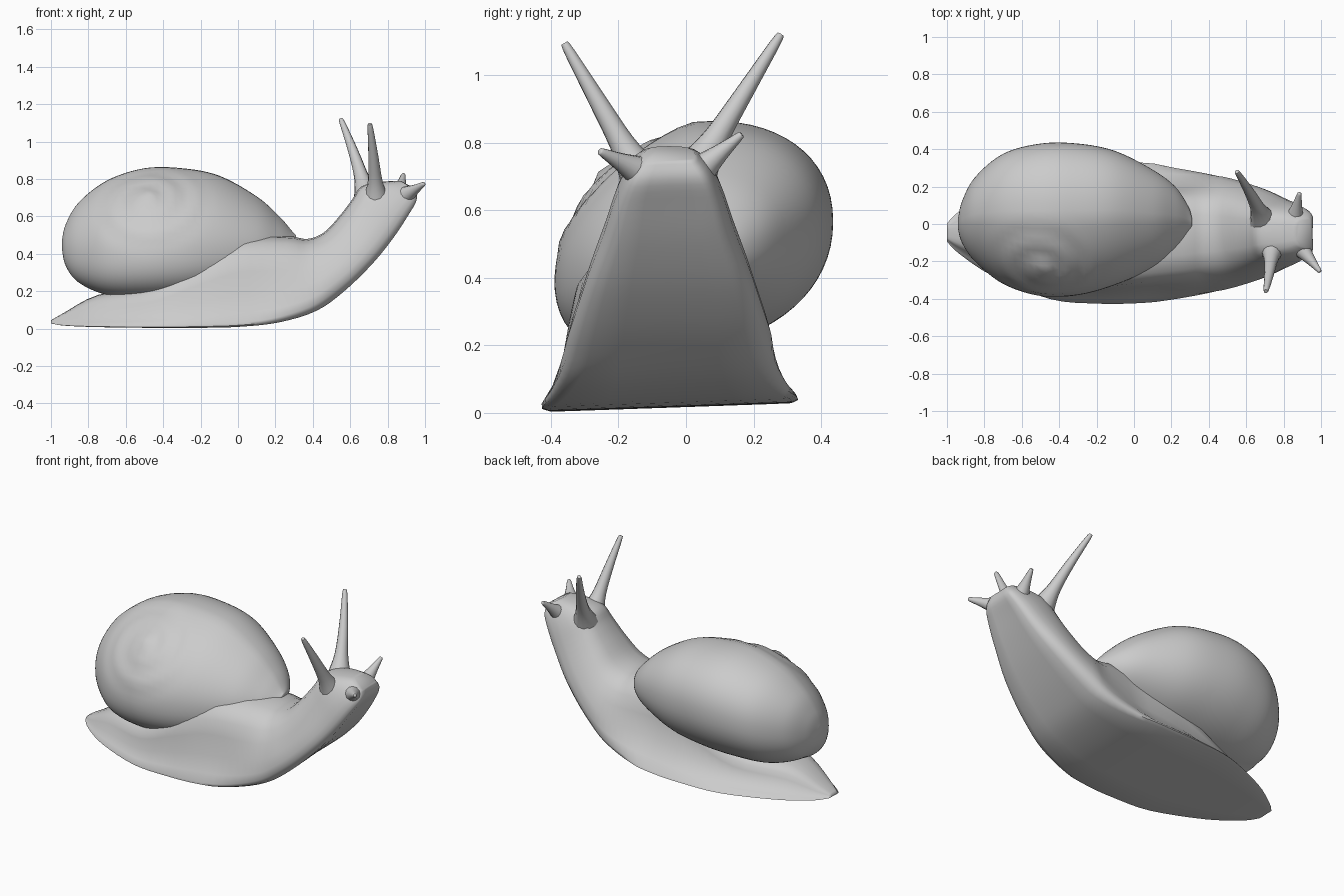
import bpy, bmesh, math
from mathutils import Vector

cube = bpy.data.objects.get("Cube")
if cube:
    bpy.data.objects.remove(cube)

grey = bpy.data.materials.new("snail_grey")
grey.use_nodes = True
grey.diffuse_color = (0.6, 0.6, 0.6, 1)
grey.node_tree.nodes["Principled BSDF"].inputs["Base Color"].default_value = (0.6, 0.6, 0.6, 1)


def smooth_rows(rows, steps):
    """Catmull-Rom interpolation through a list of section rows."""
    out = []
    for i in range(len(rows) - 1):
        quad = (rows[max(i - 1, 0)], rows[i], rows[i + 1], rows[min(i + 2, len(rows) - 1)])
        for s in range(steps):
            t = s / steps
            out.append([0.5 * (2 * b + (c - a) * t + (2 * a - 5 * b + 4 * c - d) * t * t
                               + (3 * b - a - 3 * c + d) * t ** 3) for a, b, c, d in zip(*quad)])
    return out + [list(rows[-1])]


def loft(name, rings, angle=60):
    """Skin closed rings of points and cap both ends."""
    bm = bmesh.new()
    loops = [[bm.verts.new(p) for p in ring] for ring in rings]
    n = len(loops[0])
    for a, b in zip(loops, loops[1:]):
        for i in range(n):
            j = (i + 1) % n
            bm.faces.new((a[i], a[j], b[j], b[i]))
    bm.faces.new(loops[0][::-1])
    bm.faces.new(loops[-1])
    bmesh.ops.recalc_face_normals(bm, faces=bm.faces)
    mesh = bpy.data.meshes.new(name)
    bm.to_mesh(mesh)
    bm.free()
    obj = bpy.data.objects.new(name, mesh)
    bpy.context.collection.objects.link(obj)
    mesh.materials.append(grey)
    bpy.ops.object.select_all(action='DESELECT')
    obj.select_set(True)
    bpy.context.view_layer.objects.active = obj
    bpy.ops.object.shade_smooth_by_angle(angle=math.radians(angle))


# Body: sole x, sole z, back x, back z, sole half width, back half width
body_rows = [
    (-1.0, .03, -1.0, .045, .05, .035),
    (-.93, .02, -.93, .085, .12, .07),
    (-.75, .016, -.75, .18, .24, .14),
    (-.45, .016, -.45, .24, .36, .28),
    (-.2, .017, -.2, .39, .385, .295),
    (0, .022, 0, .49, .385, .272),
    (.22, .045, .26, .495, .37, .24),
    (.42, .105, .37, .48, .345, .215),
    (.57, .21, .46, .515, .31, .2),
    (.72, .355, .545, .605, .26, .175),
    (.83, .49, .61, .69, .205, .155),
    (.91, .61, .66, .76, .165, .13),
    (.955, .69, .77, .785, .125, .105),
    (.95, .745, .87, .79, .08, .07),
]
# Half sections: flared flat foot and rounded neck
foot = [(0, 0), (.5, 0), (.93, 0), (.99, .02), (1, .05), (.95, .15), (.91, .35),
        (.92, .6), (.92, .78), (.8, .91), (.5, .98), (0, 1)]
neck = [(0, .015), (.45, .005), (.74, 0), (.86, .04), (.94, .11), (1, .22), (1.02, .4),
        (.99, .6), (.91, .78), (.76, .91), (.46, .98), (0, 1)]
body_rings = []
for sx, sz, bx, bz, sw, bw in smooth_rows(body_rows, 4):
    k = min(1, max(0, (sx - .1) / .4))
    blend = [(a + (c - a) * k, b + (d - b) * k) for (a, b), (c, d) in zip(foot, neck)]
    # The left flank is tucked in under the shell
    tuck = .22 * (1 - k)
    outline = [(s * (1 - tuck * min(1, v / .4)), v) for s, v in blend]
    outline += [(-s, v) for s, v in blend[-2:0:-1]]
    ring = []
    for s, v in outline:
        y = s * (sw + (bw - sw) * v)
        ring.append((sx + (bx - sx) * v, y - .045 - .005 * k,
                     sz + (bz - sz) * v + .035 * y * (1 - v)))
    body_rings.append(ring)
loft("body", body_rings)

# Shell: x, y low, y high, z low, z high
shell_rows = [
    (-.942, -.02, .02, .43, .47),
    (-.92, -.1, .12, .34, .56),
    (-.85, -.2, .25, .26, .675),
    (-.7, -.32, .375, .205, .79),
    (-.5, -.385, .43, .195, .855),
    (-.3, -.38, .43, .205, .855),
    (-.1, -.325, .39, .235, .815),
    (.1, -.235, .29, .295, .705),
    (.22, -.145, .2, .355, .6),
    (.29, -.06, .095, .43, .52),
    (.31, -.01, .03, .475, .5),
]
apex = Vector((-.48, -.24, .70))
axis = Vector((0, -.75, .66)).normalized()
side = axis.cross(Vector((1, 0, 0)))


def whorl(p, normal):
    """Press a shallow spiral seam around the spire."""
    d = p - apex
    u, v = d.x, d.dot(side)
    r = math.hypot(u, v)
    if d.dot(axis) < -.2 or r > .34:
        return p
    phase = (r / .13 - math.atan2(v, u) / math.tau) % 1
    fade = min(1, (.34 - r) / .12)
    step = (math.cos(math.tau * phase) - .5) * .005 * fade
    return p + normal * step + axis * max(0, .02 - r * .25)


shell_rings = []
for x, y0, y1, z0, z1 in smooth_rows(shell_rows, 6):
    ring = []
    for i in range(64):
        a = math.tau * i / 64
        c, s = math.cos(a), math.sin(a)
        dy = (y1 - y0) / 2 * math.copysign(abs(c) ** .93, c)
        dz = (z1 - z0) / 2 * math.copysign(abs(s) ** .93, s)
        # The spire side hangs lower than the outer whorl rises
        lean = (.09 if dy > 0 else .32) * dy
        p = Vector((x, (y0 + y1) / 2 + dy, (z0 + z1) / 2 + dz + lean))
        ring.append(whorl(p, Vector((0, c, s))))
    shell_rings.append(ring)
loft("shell", shell_rings)


def tentacle(name, base, tip, profile, bend):
    """Tapering stalk with a flared root and a slight bow."""
    base, tip = Vector(base), Vector(tip)
    turn = (tip - base).to_track_quat('Z', 'Y')
    rings = []
    for t, r in smooth_rows(profile, 3):
        mid = base.lerp(tip, t) + Vector((bend * math.sin(math.pi * t), 0, 0))
        rings.append([mid + turn @ Vector((r * math.cos(math.tau * i / 12),
                                           r * math.sin(math.tau * i / 12), 0)) for i in range(12)])
    loft(name, rings)


# Eye stalks and feelers
stalk = [(0, .085), (.15, .058), (.32, .038), (.6, .027), (.93, .016), (1, .011)]
feeler = [(0, .07), (.35, .044), (.65, .026), (.95, .013), (1, .009)]
tentacle("left_eye_stalk", (.695, .005, .68), (.55, .28, 1.12), stalk, .01)
tentacle("right_eye_stalk", (.74, -.11, .66), (.705, -.36, 1.095), stalk, .005)
tentacle("left_feeler", (.85, -.01, .675), (.885, .165, .825), feeler, 0)
tentacle("right_feeler", (.86, -.09, .69), (.995, -.255, .775), feeler, 0)
